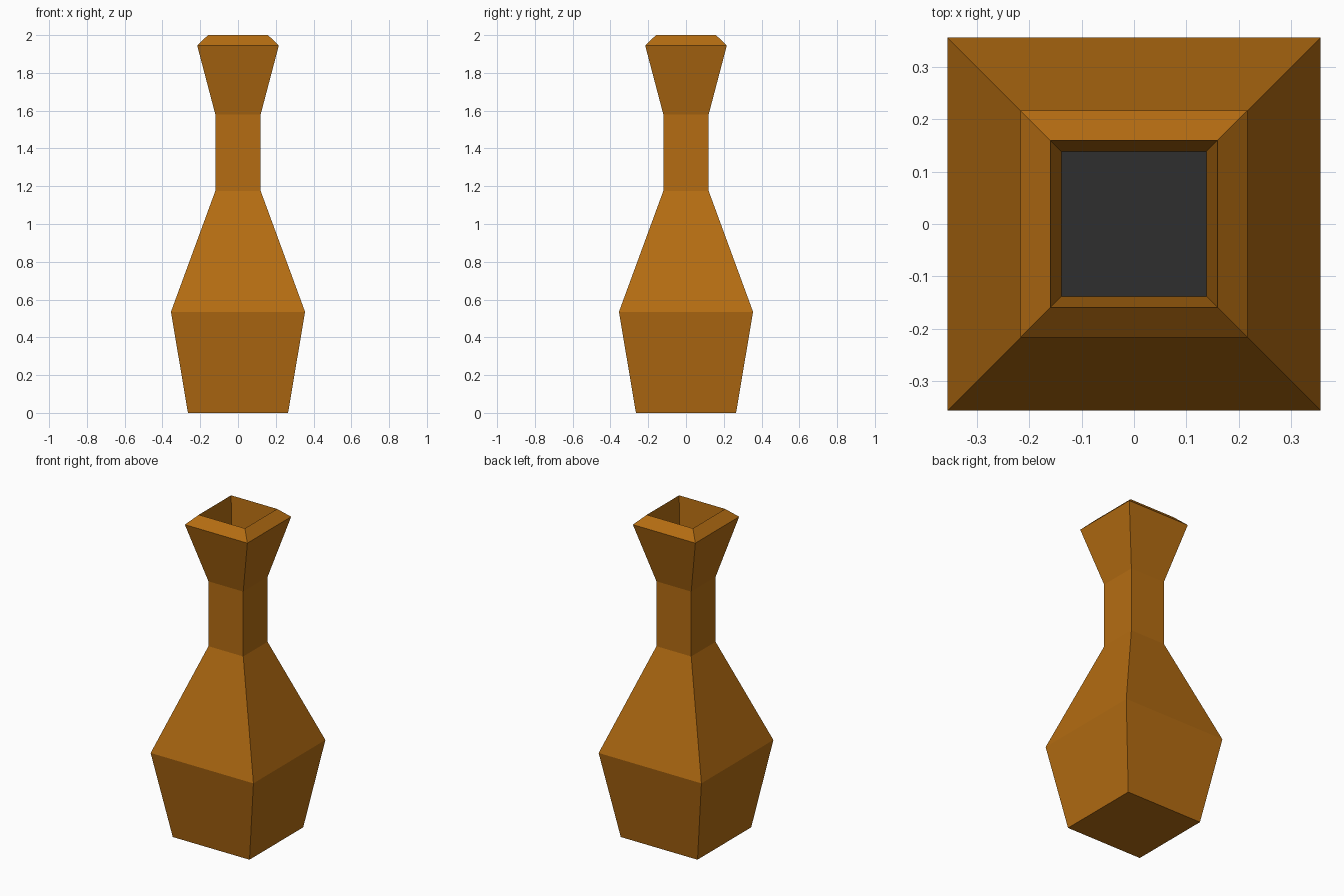
import bpy, bmesh

if "Cube" in bpy.data.objects:
    bpy.data.objects.remove(bpy.data.objects["Cube"])


def material(name, color):
    m = bpy.data.materials.new(name)
    m.diffuse_color = (*color, 1)
    m.use_nodes = True
    m.node_tree.nodes["Principled BSDF"].inputs["Base Color"].default_value = m.diffuse_color
    return m


amber = material("amber brown", (0.46, 0.152, 0.006))
charcoal = material("charcoal", (0.028, 0.028, 0.028))

# Half-width and height: foot, belly, neck, flare, lip, then down inside the mouth
profile = [(0.265, 0), (0.355, 0.535), (0.12, 1.175), (0.12, 1.58),
           (0.216, 1.945), (0.159, 2.0), (0.138, 1.74)]

bm = bmesh.new()
rings = [[bm.verts.new((sx * r, sy * r, z))
          for sx, sy in ((-1, -1), (1, -1), (1, 1), (-1, 1))] for r, z in profile]

# Walls between neighbouring square rings
for a, b in zip(rings, rings[1:]):
    for i in range(4):
        j = (i + 1) % 4
        bm.faces.new((a[i], a[j], b[j], b[i]))

# Underside, and the dark bottom of the mouth
bm.faces.new(rings[0][::-1])
bm.faces.new(rings[-1]).material_index = 1

mesh = bpy.data.meshes.new("vase")
bm.to_mesh(mesh)
bm.free()
mesh.materials.append(amber)
mesh.materials.append(charcoal)
vase = bpy.data.objects.new("vase", mesh)
bpy.context.collection.objects.link(vase)
